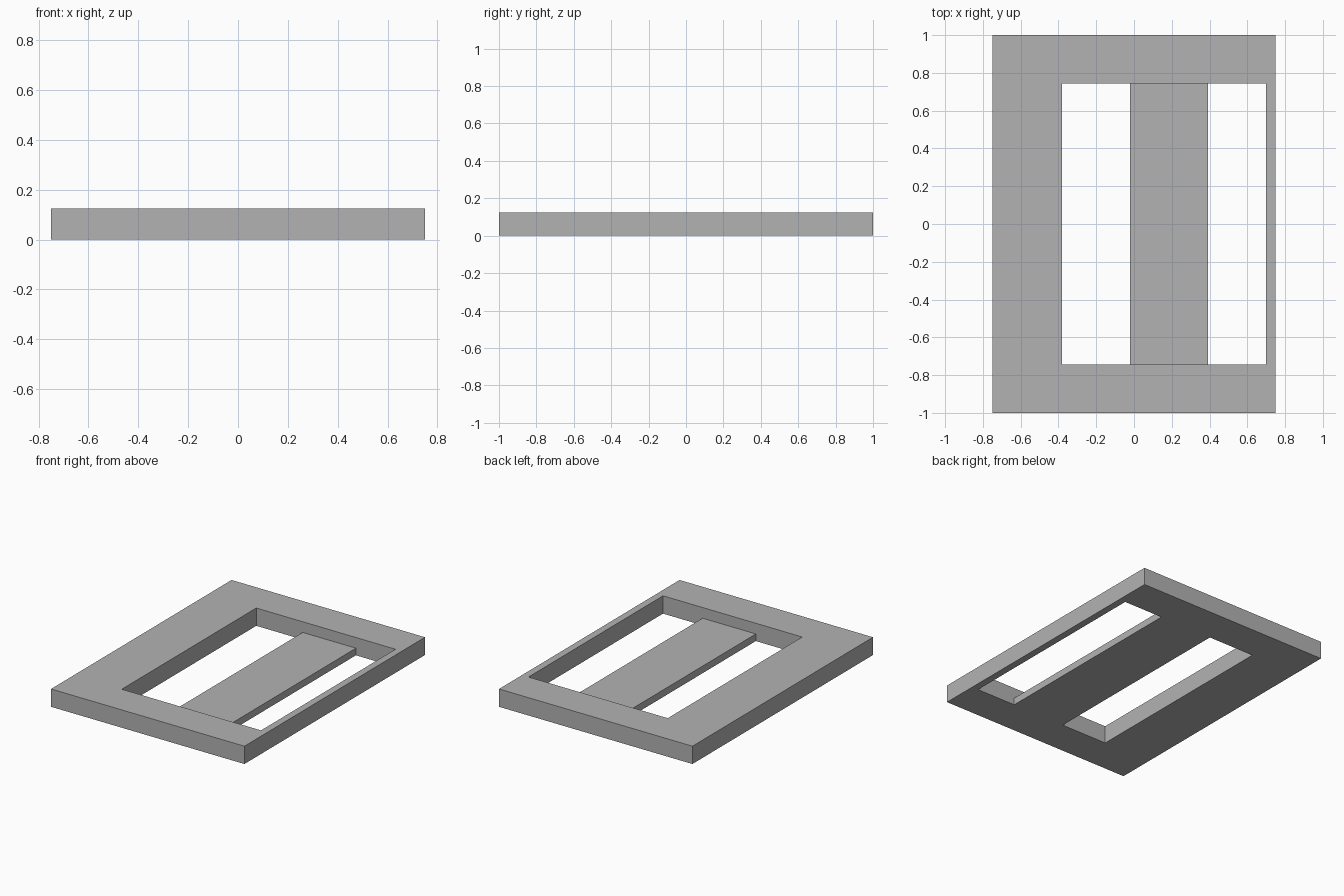
import bpy

cube = bpy.data.objects.get("Cube")
if cube:
    bpy.data.objects.remove(cube, do_unlink=True)

# Single plain grey
grey = bpy.data.materials.new("plain_grey")
grey.use_nodes = True
colour = (0.45, 0.45, 0.45, 1)
grey.diffuse_color = colour
grey.node_tree.nodes["Principled BSDF"].inputs["Base Color"].default_value = colour


def box(name, x0, x1, half_y, z0, z1):
    """Box spanning the given limits, centred on y."""
    bpy.ops.mesh.primitive_cube_add(size=1)
    ob = bpy.context.object
    ob.name = name
    ob.location = ((x0 + x1) / 2, 0, (z0 + z1) / 2)
    ob.scale = (x1 - x0, 2 * half_y, z1 - z0)
    bpy.ops.object.transform_apply(location=True, rotation=False, scale=True)
    ob.data.materials.append(grey)
    return ob


def combine(target, other, operation):
    """Apply a boolean to target and discard the other object."""
    mod = target.modifiers.new(operation.lower(), "BOOLEAN")
    mod.operation = operation
    mod.solver = "EXACT"
    mod.object = other
    bpy.context.view_layer.objects.active = target
    bpy.ops.object.modifier_apply(modifier=mod.name)
    bpy.data.objects.remove(other, do_unlink=True)


# Rectangular frame with an off-centre opening
frame = box("slotted_frame", -0.75, 0.75, 1, 0, 0.125)
opening = box("opening_cutter", -0.38, 0.70, 0.745, -0.1, 0.3)
combine(frame, opening, "DIFFERENCE")

# Thin slat across the opening, flush with the underside and let into the frame
slat = box("slat", -0.02, 0.393, 0.85, 0, 0.05)
combine(frame, slat, "UNION")
